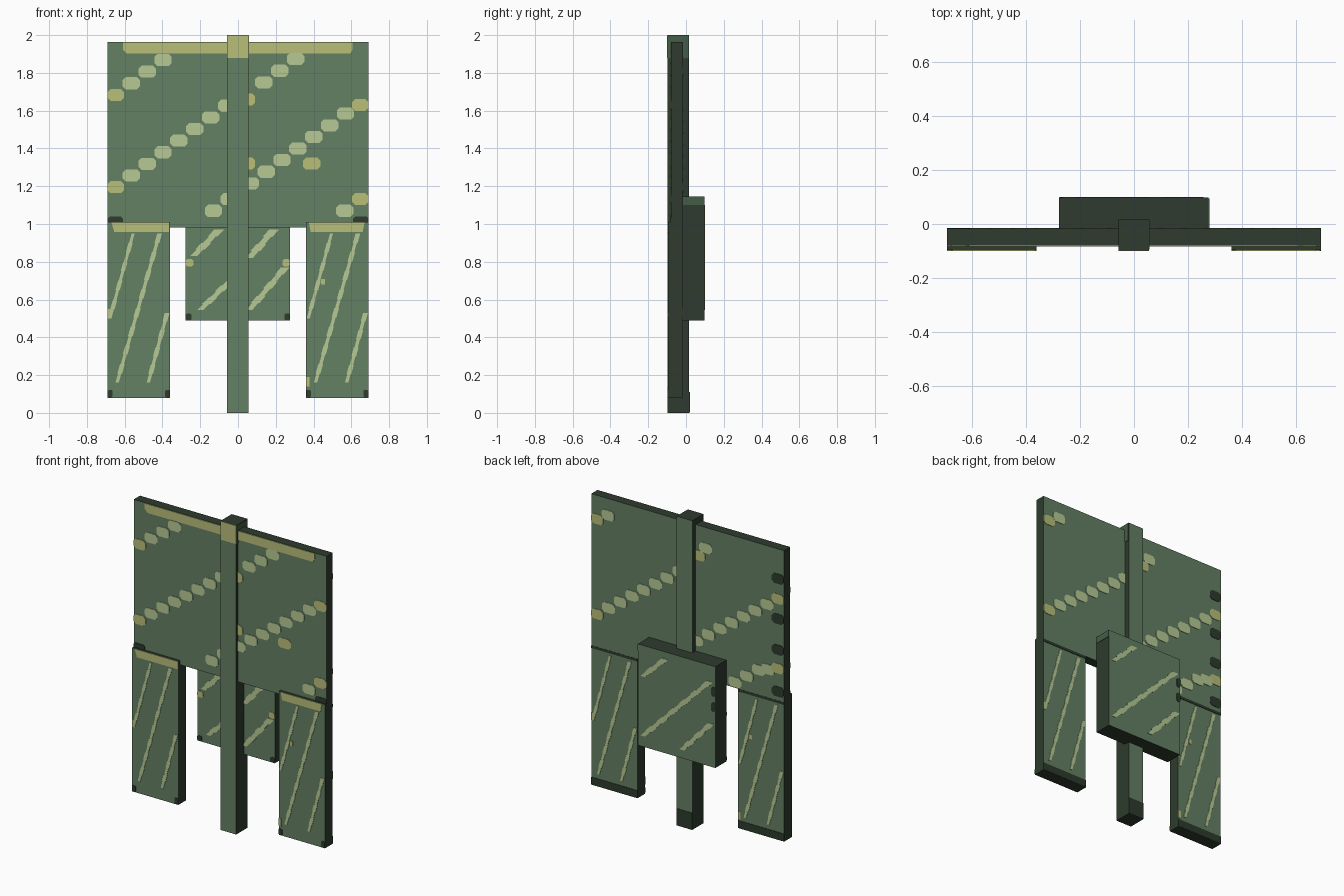
import bpy, bmesh, math

if "Cube" in bpy.data.objects:
    bpy.data.objects.remove(bpy.data.objects["Cube"])


def srgb(r, g, b):
    lin = [((c / 255 + 0.055) / 1.055) ** 2.4 if c > 10 else c / 3294 for c in (r, g, b)]
    return (*lin, 1)


def material(name, rgb):
    m = bpy.data.materials.new(name)
    m.diffuse_color = srgb(*rgb)
    m.use_nodes = True
    m.node_tree.nodes["Principled BSDF"].inputs["Base Color"].default_value = m.diffuse_color
    return m


GREEN = material("moss green", (100, 128, 100))
DARK = material("dark green", (46, 59, 46))
MID = material("muted green", (68, 93, 72))
PALE = material("pale green", (183, 202, 148))
YELLOW = material("straw yellow", (184, 191, 121))


def finish(name, bm, mats):
    bmesh.ops.recalc_face_normals(bm, faces=bm.faces)
    me = bpy.data.meshes.new(name)
    for m in mats:
        me.materials.append(m)
    for f in bm.faces:
        # broad front and back faces take the first colour, edges the second
        f.material_index = 0 if len(mats) == 1 or abs(f.normal.y) > 0.5 else 1
    bm.to_mesh(me)
    bm.free()
    ob = bpy.data.objects.new(name, me)
    bpy.context.collection.objects.link(ob)
    return ob


def box(name, x0, x1, y0, y1, z0, z1, mats):
    bm = bmesh.new()
    bmesh.ops.create_cube(bm, size=1)
    for v in bm.verts:
        v.co = (x1 if v.co.x > 0 else x0, y1 if v.co.y > 0 else y0, z1 if v.co.z > 0 else z0)
    return finish(name, bm, mats)


def plates(name, polys, y, side, mat):
    """Thin painted plates; side -1 faces front, +1 faces back (x is turned round)."""
    bm = bmesh.new()
    for poly in polys:
        rings = [[bm.verts.new((-side * u, y + side * d, z)) for u, z in poly]
                 for d in (-0.002, 0.003)]
        bm.faces.new(rings[0])
        bm.faces.new(rings[1])
        n = len(poly)
        for i in range(n):
            j = (i + 1) % n
            bm.faces.new((rings[0][i], rings[0][j], rings[1][j], rings[1][i]))
    finish(name, bm, [mat])


def rect(x0, x1, z0, z1, c=0.0):
    if c == 0:
        return [(x0, z0), (x1, z0), (x1, z1), (x0, z1)]
    return [(x0 + c, z0), (x1 - c, z0), (x1, z0 + c), (x1, z1 - c),
            (x1 - c, z1), (x0 + c, z1), (x0, z1 - c), (x0, z0 + c)]


def blob(x, z, lo=-0.69, hi=0.69):
    return rect(max(lo, x - 0.046), min(hi, x + 0.046), z - 0.032, z + 0.032, 0.016)


def stair(x, z, n):
    return [blob(x + 0.084 * i, z + 0.0615 * i) for i in range(n)]


def dashes(x0, z0, x1, z1, w, n):
    """A stepped diagonal line made of n overlapping slanted dashes."""
    out = []
    for i in range(n):
        xa, xb = (x0 + (x1 - x0) * t / n for t in (i, i + 1))
        za, zb = (z0 + (z1 - z0) * t / n for t in (i, i + 1))
        k = w * (1.15 if i % 2 else 0.8)
        out.append([(xa - k / 2, za), (xa + k / 2, za), (xb + k / 2, zb), (xb - k / 2, zb)])
    return out


# Solid parts
BODY = [GREEN, DARK]
F, B = -0.08, -0.017            # main panel front and back
LF, LB = -0.096, -0.019         # leg front and back
PF, PB = -0.097, 0.017          # post front and back
RF, RB = -0.018, 0.097          # rear block front and back
box("main_panel", -0.69, 0.69, F, B, 0.982, 1.963, BODY)
box("post", -0.057, 0.055, PF, PB, 0, 2, BODY)
box("rear_block", -0.278, 0.276, RF, RB, 0.49, 1.145, BODY)
for s, side in ((-1, "left"), (1, "right")):
    xs = sorted((s * 0.36, s * 0.69))
    box(side + "_leg", *xs, LF, LB, 0.08, 1.01, BODY)

# Main panel front markings
plates("panel_front_stripes",
       stair(-0.565, 1.745, 3) + stair(-0.565, 1.257, 7) + stair(-0.13, 1.07, 2)
       + stair(0.137, 1.75, 3) + stair(0.065, 1.215, 7) + [blob(0.565, 1.07)],
       F, -1, PALE)
plates("panel_front_accents",
       [blob(x, z) for x, z in ((-0.65, 1.683), (-0.65, 1.195), (0.65, 1.63), (0.65, 1.132),
                                (0.39, 1.32), (0.045, 1.32), (0.045, 1.66))],
       F, -1, YELLOW)
plates("panel_top_band", [[(-0.59, 1.903), (0.595, 1.903), (0.607, 1.925), (0.607, 1.96),
                           (-0.61, 1.96), (-0.61, 1.925)]], F, -1, YELLOW)
plates("panel_front_corners", [rect(-0.69, -0.61, 1.0, 1.04, 0.01),
                               rect(0.61, 0.69, 1.0, 1.04, 0.01)], F, -1, DARK)

# Main panel back markings
plates("panel_back_stripes",
       [blob(-0.57, 1.855)] + stair(-0.565, 1.257, 7) + [blob(0.13, 1.83)]
       + stair(0.065, 1.215, 7) + stair(0.34, 1.02, 3) + [blob(0.575, 1.165)],
       B, 1, PALE)
plates("panel_back_accents",
       [blob(x, z) for x, z in ((-0.65, 1.81), (-0.65, 1.195), (0.08, 1.77),
                                (0.65, 1.64), (0.65, 1.19))],
       B, 1, YELLOW)
plates("panel_back_edge_marks",
       [blob(0.65, z) for z in (1.77, 1.51, 1.31, 1.04)], B, 1, DARK)

# Leg markings on both faces
for side, y, label in ((-1, LF, "front"), (1, LB, "back")):
    lines = []
    for o in (-0.69, 0.36):
        lines += dashes(o + 0.05, 0.16, o + 0.275, 0.95, 0.022, 16)
        lines += dashes(o + 0.215, 0.16, o + 0.315, 0.53, 0.022, 8)
        lines += dashes(o + 0.012, 0.5, o + 0.135, 0.95, 0.02, 9)
    plates("leg_" + label + "_lines", lines, y, side, PALE)
    plates("leg_" + label + "_flecks", [rect(-0.69, -0.67, 0.5, 0.55), rect(0.36, 0.378, 0.14, 0.19),
                                        rect(0.44, 0.46, 0.68, 0.71)], y, side, YELLOW)
plates("leg_top_bands", [[(-0.655, 0.958), (-0.365, 0.958), (-0.365, 1.008), (-0.67, 1.008)],
                         [(0.385, 0.958), (0.66, 0.958), (0.67, 1.008), (0.375, 1.008)]],
       LF, -1, YELLOW)
plates("leg_front_corners", [rect(x, x + 0.026, 0.082, 0.122, 0.006)
                             for x in (-0.69, -0.386, 0.36, 0.664)], LF, -1, DARK)
plates("leg_back_bands", [rect(a, a + 0.33, z0, z1) for a in (-0.69, 0.36)
                          for z0, z1 in ((0.081, 0.13), (0.965, 0.982))], LB, 1, DARK)

# Rear block markings
plates("block_front_lines",
       dashes(-0.235, 0.83, -0.1, 0.97, 0.045, 4) + dashes(-0.2, 0.545, 0.0, 0.74, 0.04, 6)
       + dashes(0.06, 0.545, 0.25, 0.77, 0.04, 6) + dashes(0.06, 0.82, 0.19, 0.97, 0.045, 4),
       RF, -1, PALE)
plates("block_front_accents", [rect(-0.278, -0.235, 0.775, 0.815, 0.01),
                               rect(0.235, 0.276, 0.775, 0.815, 0.01)], RF, -1, YELLOW)
plates("block_front_corners", [rect(-0.278, -0.245, 0.492, 0.525, 0.006),
                               rect(0.245, 0.276, 0.492, 0.525, 0.006)], RF, -1, DARK)
plates("block_back_lines",
       dashes(-0.24, 0.56, 0.24, 1.04, 0.04, 12) + dashes(-0.24, 0.945, -0.08, 1.1, 0.04, 4)
       + dashes(0.04, 0.545, 0.25, 0.77, 0.04, 6), RB, 1, PALE)
plates("block_back_edge_marks", [rect(0.25, 0.276, z, z + 0.06, 0.008)
                                 for z in (0.85, 0.95)], RB, 1, DARK)

# Post cap band, foot and lighter side caps
plates("post_top_band", [rect(-0.057, 0.055, 1.88, 1.999)], PF, -1, YELLOW)
plates("post_back_foot", [rect(-0.055, 0.057, 0.001, 0.11)], PB, 1, DARK)
box("post_side_cap", 0.05, 0.058, PF + 0.002, PB - 0.002, 1.88, 1.998, [MID])
box("block_side_cap", 0.27, 0.279, RF + 0.002, RB - 0.002, 1.1, 1.143, [MID])
